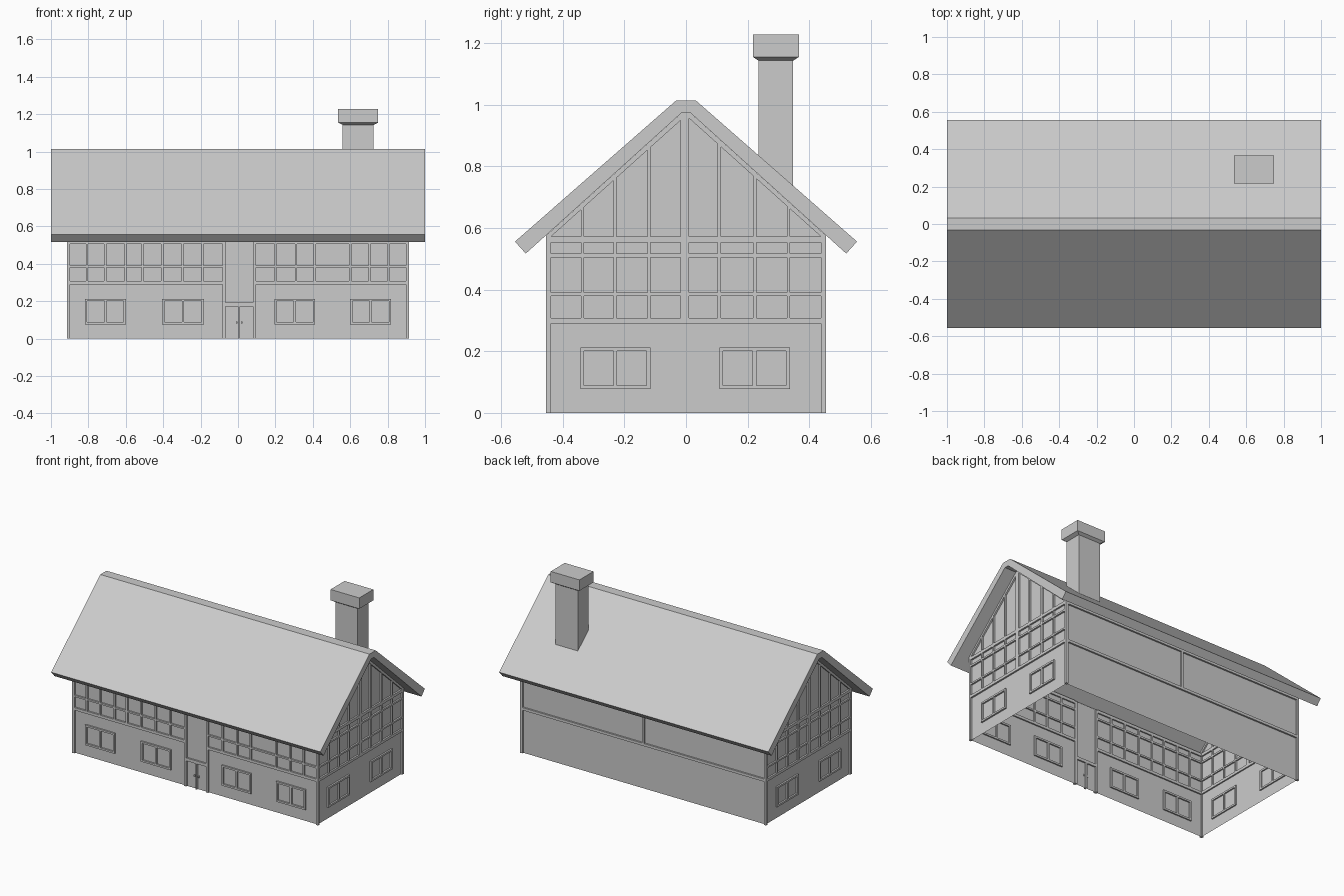
import bpy, bmesh

if "Cube" in bpy.data.objects:
    bpy.data.objects.remove(bpy.data.objects["Cube"])

WX, WY = 0.903, 0.444          # wall sheet half sizes
OX, OY = 0.914, 0.455          # outer face of timbers
DEPTH = 0.02                   # timber depth, shows inside too
EAVE, APEX = 0.575, 0.973


def finish(bm, name):
    bmesh.ops.recalc_face_normals(bm, faces=bm.faces)
    me = bpy.data.meshes.new(name)
    bm.to_mesh(me)
    bm.free()
    ob = bpy.data.objects.new(name, me)
    bpy.context.collection.objects.link(ob)
    return ob


def prism(bm, pts, x0, x1, caps=True):
    """Extrude a (y, z) outline along x."""
    a = [bm.verts.new((x0, y, z)) for y, z in pts]
    b = [bm.verts.new((x1, y, z)) for y, z in pts]
    n = len(pts)
    for i in range(n):
        j = (i + 1) % n
        bm.faces.new((a[i], a[j], b[j], b[i]))
    if caps:
        bm.faces.new(a)
        bm.faces.new(b)
    return a, b


def box(bm, x0, x1, y0, y1, z0, z1):
    prism(bm, [(y0, z0), (y1, z0), (y1, z1), (y0, z1)], x0, x1)


def mirror_x(ob):
    m = ob.modifiers.new("mirror", 'MIRROR')
    m.use_axis[0] = True


def front(bm, x0, x1, z0, z1):
    box(bm, x0, x1, -OY, -OY + DEPTH, z0, z1)


def back(bm, x0, x1, z0, z1):
    box(bm, x0, x1, OY - DEPTH, OY, z0, z1)


def side(bm, y0, y1, z0, z1):
    box(bm, OX - DEPTH, OX, y0, y1, z0, z1)


def window(bm, bar, a, b, z0=0.077, z1=0.213, w=0.012):
    """Two-light window frame drawn with a bar function."""
    m = (a + b) / 2
    for s, e in ((a, a + w), (m - w / 2, m + w / 2), (b - w, b)):
        bar(bm, s, e, z0, z1)
    for s, e in ((a + w, m - w / 2), (m + w / 2, b - w)):
        bar(bm, s, e, z0, z0 + w)
        bar(bm, s, e, z1 - w, z1)


# wall shell, open underneath
bm = bmesh.new()
outline = [(-WY, 0), (WY, 0), (WY, EAVE), (0, APEX), (-WY, EAVE)]
a, b = prism(bm, outline, -WX, WX)
bm.faces.ensure_lookup_table()
open_faces = [f for f in bm.faces if all(v.co.z < 0.001 for v in f.verts)
              or (len(f.verts) == 4 and max(v.co.z for v in f.verts) > 0.9)]
bmesh.ops.delete(bm, geom=open_faces, context='FACES_ONLY')
finish(bm, "walls")

# roof
bm = bmesh.new()
half = [(0.555, 0.556), (0.033, 1.013), (-0.033, 1.013), (-0.555, 0.556)]
under = [(-0.52, 0.517), (-0.015, APEX), (0.015, APEX), (0.52, 0.517)]
prism(bm, half + under, -1, 1)
finish(bm, "roof")

# chimney stack, its foot cut along the roof slope
bm = bmesh.new()
prism(bm, [(0.235, 0.81), (0.348, 0.71), (0.348, 1.15), (0.235, 1.15)], 0.56, 0.725)
finish(bm, "chimney_stack")

# chimney cap with a tapered underside
bm = bmesh.new()
rings = []
for d, z in ((0.0, 1.143), (0.018, 1.155), (0.018, 1.228)):
    e = d * 1.35
    rings.append([bm.verts.new(p) for p in (
        (0.56 - e, 0.235 - d, z), (0.725 + e, 0.235 - d, z),
        (0.725 + e, 0.348 + d, z), (0.56 - e, 0.348 + d, z))])
for r, s in zip(rings, rings[1:]):
    for i in range(4):
        j = (i + 1) % 4
        bm.faces.new((r[i], r[j], s[j], s[i]))
bm.faces.new(rings[0])
bm.faces.new(rings[-1])
finish(bm, "chimney_cap")

# corner posts
bm = bmesh.new()
for y0, y1 in ((-OY, -0.438), (0.438, OY)):
    box(bm, 0.897, OX, y0, y1, 0, 0.57)
mirror_x(finish(bm, "corner_posts"))

# gable timbers: posts, rails and sloping rafters
bm = bmesh.new()
posts = [(-0.341, -0.331), (-0.235, -0.225), (-0.125, -0.115), (-0.018, 0.01),
         (0.103, 0.114), (0.217, 0.228), (0.328, 0.338)]
for y0, y1 in posts:
    side(bm, y0, y1, 0.3, 0.98 - 0.9 * max(abs(y0), abs(y1)))
for z0, z1 in ((0.29, 0.308), (0.38, 0.391), (0.505, 0.517), (0.553, 0.573)):
    side(bm, -0.44, 0.44, z0, z1)
for s in (-1, 1):
    prism(bm, [(0, APEX), (s * 0.015, APEX), (s * OY, 0.575), (s * OY, 0.557), (0, 0.965)],
          OX - DEPTH, OX)
mirror_x(finish(bm, "gable_timbers"))

# gable windows
bm = bmesh.new()
window(bm, side, -0.343, -0.116)
window(bm, side, 0.108, 0.337)
mirror_x(finish(bm, "gable_windows"))

# front timbers either side of the door bay
bm = bmesh.new()
for x0, x1, cuts in (
        (-0.9, -0.083, (-0.808, -0.71, -0.602, -0.51, -0.405, -0.297, -0.19)),
        (0.096, 0.9, (0.2, 0.31, 0.41, 0.6, 0.703, 0.804))):
    for z0, z1 in ((0.29, 0.308), (0.38, 0.391), (0.505, 0.517), (0.553, 0.573)):
        front(bm, x0, x1, z0, z1)
    for c in cuts:
        front(bm, c - 0.006, c + 0.006, 0.3, 0.56)
finish(bm, "front_timbers")

# front windows
bm = bmesh.new()
for x0, x1 in ((-0.818, -0.6), (-0.405, -0.183), (0.195, 0.413), (0.6, 0.818)):
    window(bm, front, x0, x1)
finish(bm, "front_windows")

# door bay: full height posts, lintel and double door
bm = bmesh.new()
front(bm, -0.083, -0.066, 0, 0.57)
front(bm, 0.08, 0.096, 0, 0.57)
front(bm, -0.066, 0.08, 0.172, 0.192)
finish(bm, "door_frame")
bm = bmesh.new()
front(bm, 0.001, 0.012, 0, 0.172)
for x in (-0.012, 0.017):
    box(bm, x, x + 0.008, -0.453, -0.44, 0.08, 0.092)
finish(bm, "door_stile_and_handles")

# back timbers
bm = bmesh.new()
back(bm, -0.9, 0.9, 0.29, 0.308)
back(bm, -0.9, 0.9, 0.553, 0.573)
back(bm, -0.008, 0.008, 0.308, 0.553)
finish(bm, "back_timbers")
